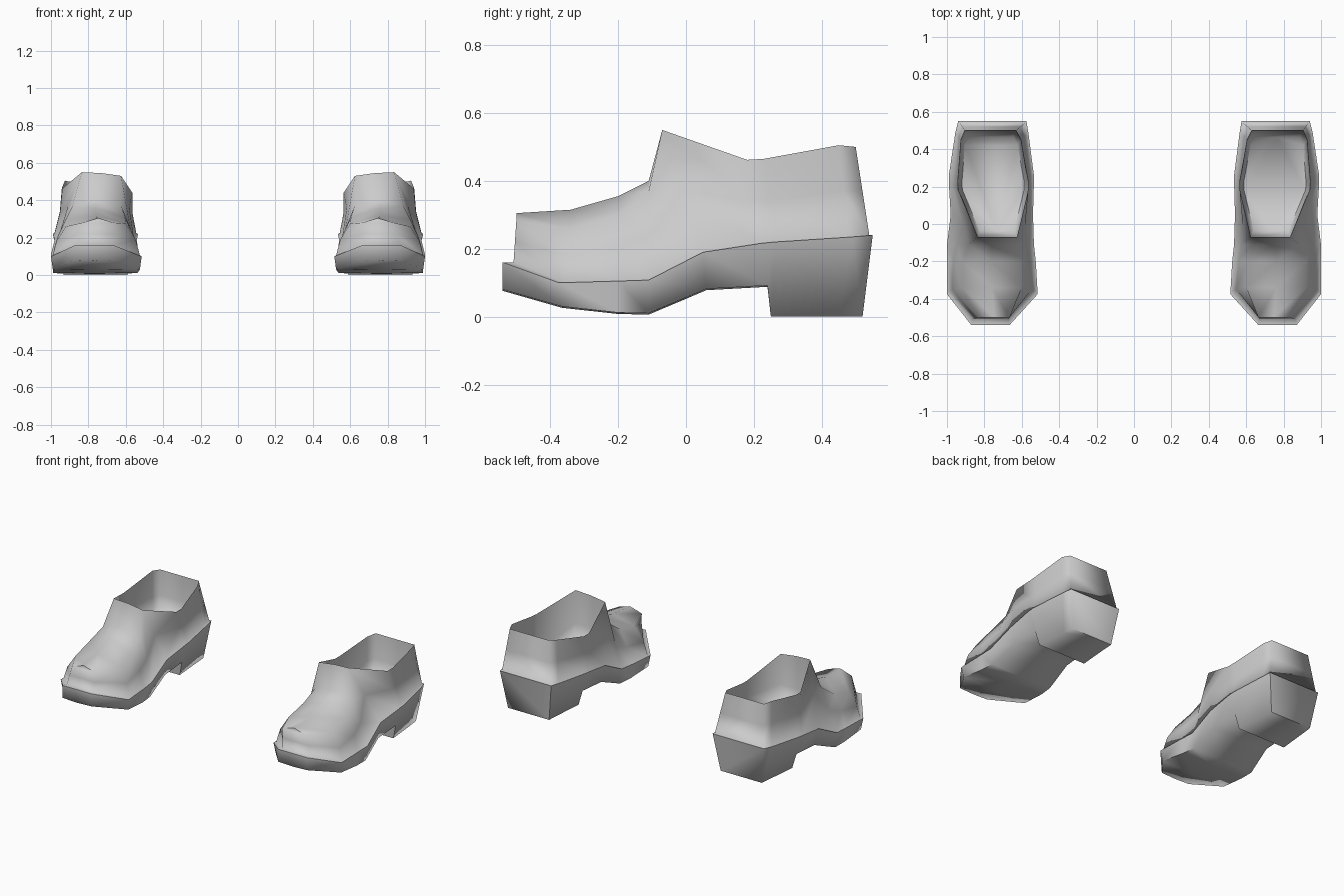
import bpy, bmesh, math
from mathutils import Vector

if "Cube" in bpy.data.objects:
    bpy.data.objects.remove(bpy.data.objects["Cube"])

grey = bpy.data.materials.new("light_grey")
grey.use_nodes = True
COLOUR = (0.6, 0.6, 0.6, 1)
grey.diffuse_color = COLOUR
grey.node_tree.nodes["Principled BSDF"].inputs["Base Color"].default_value = COLOUR

CENTRE = 0.755  # distance of each shoe from the middle

# Sole and heel stations: edge y, inner x, outer x, edge z, ground y, ground z, width of ground
SOLE = [
    (-0.54, -0.09, 0.115, 0.16, -0.54, 0.08, 1.0),
    (-0.375, -0.24, 0.245, 0.10, -0.365, 0.03, 0.96),
    (-0.20, -0.23, 0.245, 0.105, -0.20, 0.012, 0.95),
    (-0.11, -0.22, 0.245, 0.108, -0.11, 0.01, 0.94),
    (0.05, -0.215, 0.225, 0.19, 0.06, 0.082, 0.9),
    (0.22, -0.22, 0.235, 0.216, 0.24, 0.092, 0.85),
    (0.26, -0.22, 0.235, 0.22, 0.25, 0.0, 0.75),
    (0.49, -0.19, 0.20, 0.235, 0.45, 0.0, 0.78),
    (0.55, -0.18, 0.185, 0.24, 0.52, 0.0, 0.8),
]

# Upper stations: foot y, top y, shoulder inner x, outer x, inner z, outer z, crown z, bulge
UPPER = [
    (-0.508, -0.50, -0.09, 0.075, 0.28, 0.28, 0.305, 0.0),
    (-0.36, -0.34, -0.155, 0.165, 0.275, 0.26, 0.315, 0.015),
    (-0.20, -0.20, -0.15, 0.165, 0.31, 0.30, 0.355, 0.01),
    (-0.11, -0.11, -0.13, 0.13, 0.375, 0.37, 0.40, 0.01),
    (0.05, -0.07, -0.13, 0.08, 0.53, 0.55, 0.545, 0.005),
    (0.22, 0.18, -0.19, 0.185, 0.44, 0.462, 0.45, -0.01),
    (0.26, 0.23, -0.19, 0.187, 0.44, 0.465, 0.45, -0.01),
    (0.48, 0.45, -0.15, 0.17, 0.49, 0.505, 0.50, 0.0),
    (0.54, 0.50, -0.125, 0.15, 0.50, 0.50, 0.50, 0.0),
]
MOUTH = 4  # station where the ankle opening starts

# Cross section: 0 foot, 1 side, 2 shoulder, 3 crown, 4 shoulder, 5 side, 6 foot,
# 7 sole edge, 8 ground, 9 ground middle, 10 ground, 11 sole edge
END_FACES = [(0, 1, 5, 6), (1, 2, 4, 5), (2, 3, 4), (11, 0, 6, 7), (10, 11, 7, 8), (8, 9, 10)]


def section(sole, upper):
    ye, inner, outer, ze, yg, zg, width = sole
    yf, yt, si, so, zi, zo, crown, bulge = upper
    inset, swell = 0.008, Vector((bulge, 0, 0))
    foot_in, foot_out = Vector((inner + inset, yf, ze)), Vector((outer - inset, yf, ze))
    top_in, top_out = Vector((si, yt, zi)), Vector((so, yt, zo))
    return [foot_in, foot_in.lerp(top_in, 0.5) - swell, top_in,
            ((si + so) / 2, yt, crown),
            top_out, foot_out.lerp(top_out, 0.5) + swell, foot_out,
            (outer, ye, ze), (outer * width, yg, zg),
            ((inner + outer) / 2, yg, max(zg - 0.004, 0)),
            (inner * width, yg, zg), (inner, ye, ze)]


def line_opening(bm, rows, centre):
    """Carry the rim of the opening down to a footbed."""
    mouth = rows[MOUTH:]
    rim = [mouth[0][2], mouth[0][3]] + [r[4] for r in mouth]
    rim += [mouth[-1][3]] + [r[2] for r in reversed(mouth[1:])]
    upper_loop = rim
    for scale, height in ((0.97, 0.34), (0.88, 0.235)):
        lower_loop = []
        for v in rim:
            p = centre + (v.co - centre) * scale
            lower_loop.append(bm.verts.new((p.x, p.y, height)))
        for j in range(len(rim)):
            k = (j + 1) % len(rim)
            bm.faces.new((upper_loop[j], upper_loop[k], lower_loop[k], lower_loop[j]))
        upper_loop = lower_loop
    bm.faces.new(upper_loop)


def build_shoe(name, side):
    bm = bmesh.new()
    rows = [[bm.verts.new((side * (CENTRE + x), y, z)) for x, y, z in section(s, u)]
            for s, u in zip(SOLE, UPPER)]
    # Outer skin, left open above the ankle
    count = len(rows[0])
    for i, (a, b) in enumerate(zip(rows, rows[1:])):
        for j in range(count):
            if i >= MOUTH and j in (2, 3):
                continue
            k = (j + 1) % count
            bm.faces.new((a[j], a[k], b[k], b[j]))
    # Toe front and heel back
    for row in (rows[0], rows[-1]):
        for face in END_FACES:
            bm.faces.new([row[j] for j in face])
    line_opening(bm, rows, Vector((side * CENTRE, 0.21, 0)))
    bmesh.ops.delete(bm, geom=[v for v in bm.verts if not v.link_faces], context="VERTS")
    bmesh.ops.recalc_face_normals(bm, faces=bm.faces)

    mesh = bpy.data.meshes.new(name)
    bm.to_mesh(mesh)
    bm.free()
    mesh.materials.append(grey)
    obj = bpy.data.objects.new(name, mesh)
    bpy.context.collection.objects.link(obj)
    bpy.ops.object.select_all(action="DESELECT")
    obj.select_set(True)
    bpy.context.view_layer.objects.active = obj
    bpy.ops.object.shade_smooth_by_angle(angle=math.radians(80))


for name, side in (("right_shoe", -1), ("left_shoe", 1)):
    build_shoe(name, side)
